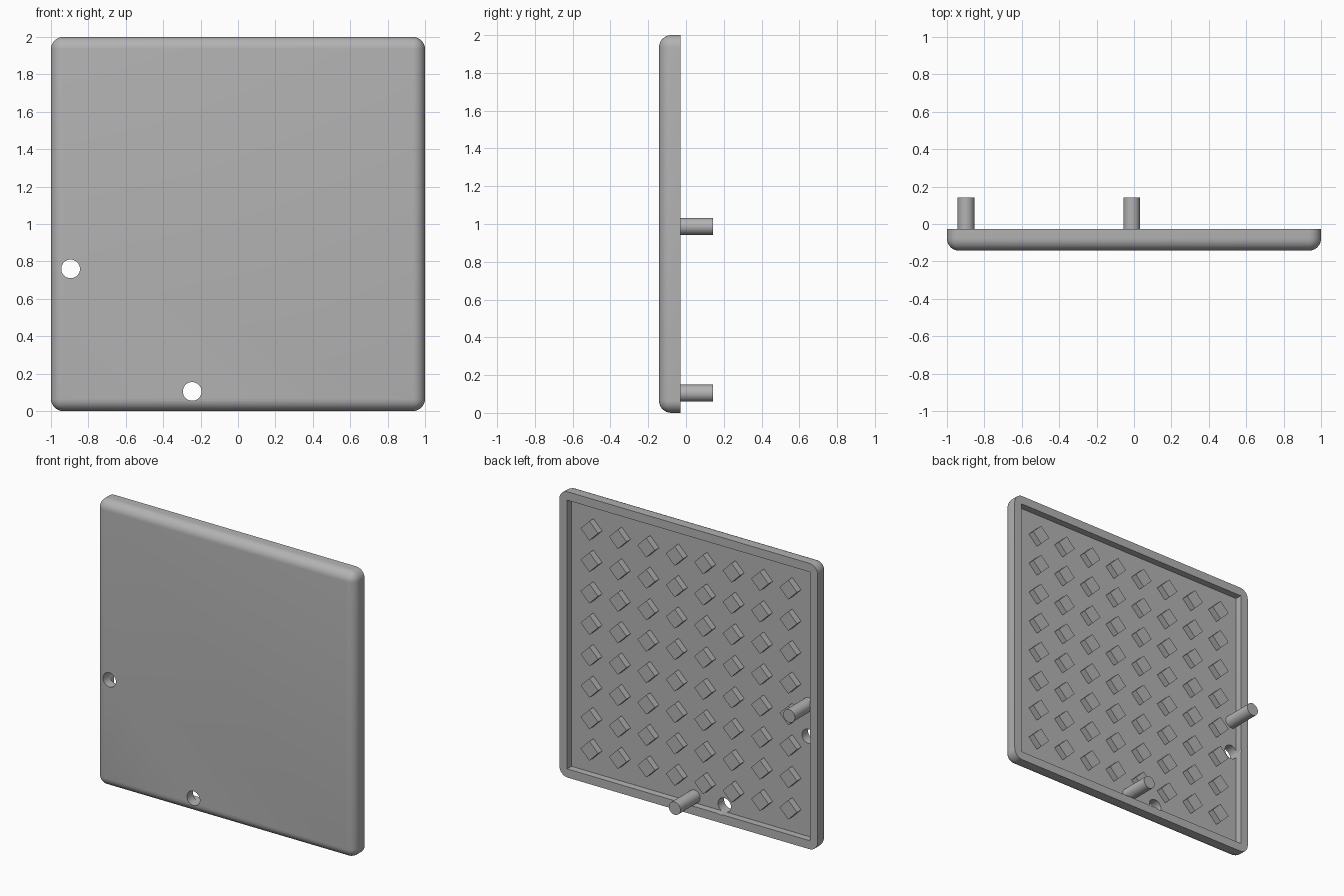
import bpy, bmesh, math
from mathutils import Matrix, Vector

cube = bpy.data.objects.get("Cube")
if cube:
    bpy.data.objects.remove(cube, do_unlink=True)

FRONT, BACK, FLOOR, TIP = -0.143, -0.028, -0.076, 0.143
STUD_TOP = BACK - 0.003

grey = bpy.data.materials.new("plain grey")
grey.use_nodes = True
grey.diffuse_color = (0.45, 0.45, 0.45, 1)
grey.node_tree.nodes["Principled BSDF"].inputs["Base Color"].default_value = grey.diffuse_color


def add_box(bm, center, size, turn=0.0):
    """Box turned about the y axis."""
    m = Matrix.Translation(center) @ Matrix.Rotation(turn, 4, 'Y') @ Matrix.Diagonal((*size, 1))
    return bmesh.ops.create_cube(bm, size=1, matrix=m)["verts"]


def add_rod(bm, x, z, radius, y0, y1):
    """Round bar along y."""
    m = Matrix.Translation((x, (y0 + y1) / 2, z)) @ Matrix.Rotation(math.pi / 2, 4, 'X')
    bmesh.ops.create_cone(bm, cap_ends=True, segments=32, radius1=radius,
                          radius2=radius, depth=y1 - y0, matrix=m)


def make(name, bm):
    bmesh.ops.recalc_face_normals(bm, faces=bm.faces)
    mesh = bpy.data.meshes.new(name)
    bm.to_mesh(mesh)
    bm.free()
    mesh.materials.append(grey)
    ob = bpy.data.objects.new(name, mesh)
    bpy.context.collection.objects.link(ob)
    return ob


def activate(ob):
    bpy.ops.object.select_all(action='DESELECT')
    ob.select_set(True)
    bpy.context.view_layer.objects.active = ob


def smooth(ob):
    activate(ob)
    bpy.ops.object.shade_smooth_by_angle(angle=math.radians(30))


def cut(ob, cutter):
    mod = ob.modifiers.new("cut", 'BOOLEAN')
    mod.operation, mod.solver, mod.object = 'DIFFERENCE', 'EXACT', cutter
    activate(ob)
    bpy.ops.object.modifier_apply(modifier=mod.name)
    bpy.data.objects.remove(cutter, do_unlink=True)


# Panel: rounded everywhere except around its flat back
bm = bmesh.new()
add_box(bm, Vector((0, (FRONT + BACK) / 2, 1)), (2, BACK - FRONT, 2))
edges = [e for e in bm.edges if min(v.co.y for v in e.verts) < BACK - 0.01]
bmesh.ops.bevel(bm, geom=edges, offset=0.065, segments=8, profile=0.5, affect='EDGES')
panel = make("panel", bm)

# Shallow tray in the back
bm = bmesh.new()
add_box(bm, Vector((0, FLOOR + 0.1, 1)), (1.88, 0.2, 1.88))
cut(panel, make("tray_cutter", bm))

# Two through holes
bm = bmesh.new()
for x, z in ((-0.895, 0.76), (-0.245, 0.105)):
    add_rod(bm, x, z, 0.05, -0.3, 0.1)
cut(panel, make("hole_cutter", bm))
smooth(panel)

# Two pins standing out of the tray
for name, x, z in (("side_pin", -0.898, 0.987), ("bottom_pin", -0.012, 0.104)):
    bm = bmesh.new()
    add_rod(bm, x, z, 0.045, FLOOR - 0.02, TIP)
    smooth(make(name, bm))

# Grid of diamond studs on the tray floor
bm = bmesh.new()
COUNT, STEP, SIDE = 8, 0.22, 0.096
for i in range(COUNT):
    for j in range(COUNT):
        x, z = (i - 3.5) * STEP, 1 + (j - 3.5) * STEP
        add_box(bm, Vector((x, (FLOOR - 0.01 + STUD_TOP) / 2, z)),
                (SIDE, STUD_TOP - FLOOR + 0.01, SIDE), math.pi / 4)
make("grip_studs", bm)
